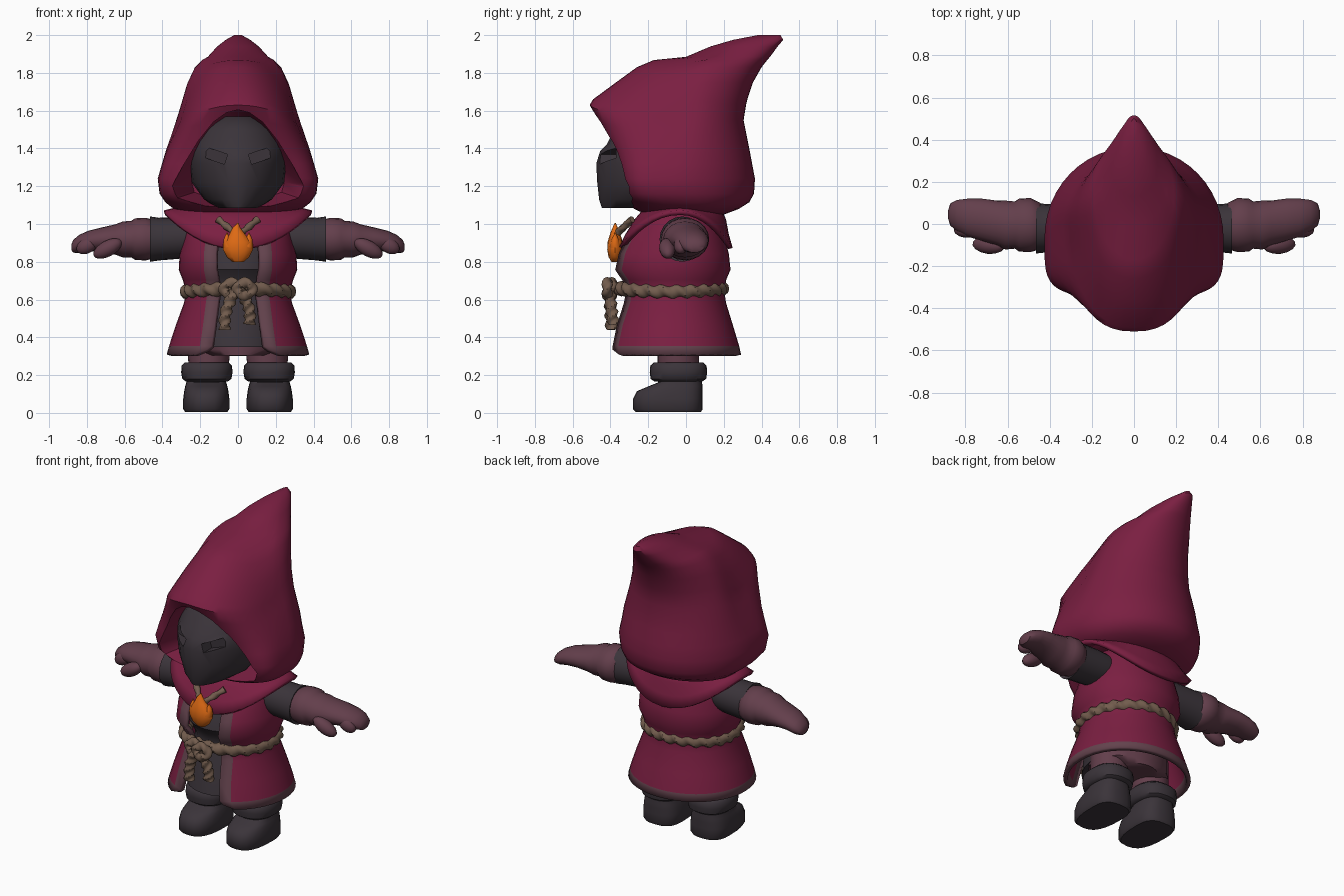
import bpy, bmesh, math
from mathutils import Vector, Matrix

if "Cube" in bpy.data.objects:
    bpy.data.objects.remove(bpy.data.objects["Cube"])


def material(name, rgb):
    m = bpy.data.materials.new(name)
    m.diffuse_color = (*rgb, 1)
    m.use_nodes = True
    m.node_tree.nodes["Principled BSDF"].inputs["Base Color"].default_value = m.diffuse_color
    return m


CRIMSON = material("crimson cloth", (0.195, 0.0135, 0.053))
DARK = material("charcoal leather", (0.043, 0.034, 0.042))
MAUVE = material("mauve cloth", (0.125, 0.049, 0.071))
TRIM = material("trim cloth", (0.125, 0.055, 0.074))
ROPE = material("brown rope", (0.17, 0.108, 0.075))
ORANGE = material("flame orange", (0.74, 0.145, 0.007))


def finish(name, bm, mats, solid=0):
    bmesh.ops.recalc_face_normals(bm, faces=bm.faces)
    me = bpy.data.meshes.new(name)
    bm.to_mesh(me)
    bm.free()
    for m in mats:
        me.materials.append(m)
    ob = bpy.data.objects.new(name, me)
    bpy.context.collection.objects.link(ob)
    if solid:
        mod = ob.modifiers.new("thickness", 'SOLIDIFY')
        mod.thickness, mod.offset = solid, 0
    return ob


def loft(name, rings, mats, wrap=True, caps=True, loop=False, solid=0, paint=None):
    """Skin a list of equal point rings; paint(row, column) picks the colour."""
    bm = bmesh.new()
    vs = [[bm.verts.new(p) for p in r] for r in rings]
    n, k = len(rings[0]), len(rings)
    for j in range(k if loop else k - 1):
        for i in range(n if wrap else n - 1):
            a, b, i2 = vs[j], vs[(j + 1) % k], (i + 1) % n
            f = bm.faces.new((a[i], a[i2], b[i2], b[i]))
            if paint:
                f.material_index = paint(j, i)
    if caps and wrap and not loop:
        bm.faces.new(vs[0])
        bm.faces.new(vs[-1])
    return finish(name, bm, mats, solid)


def spow(v, p):
    return math.copysign(abs(v) ** p, v)


def at(t, z, hx, yf, cy, yb, p=1.0, ox=0.0, pb=None):
    """Point at angle t on a flat oval; front and back have own depth and squareness."""
    if pb and math.cos(t) < 0:
        p = pb
    s, c = spow(math.sin(t), p), spow(math.cos(t), p)
    return Vector((ox + hx * s, cy - c * ((cy - yf) if c > 0 else (yb - cy)), z))


def ring(z, hx, yf, cy, yb, p=1.0, ox=0.0, n=32, pb=None):
    return [at(math.tau * i / n, z, hx, yf, cy, yb, p, ox, pb) for i in range(n)]


def cut(ob, cutter):
    mod = ob.modifiers.new("cut", 'BOOLEAN')
    mod.operation, mod.solver, mod.object = 'DIFFERENCE', 'EXACT', cutter
    bpy.context.view_layer.update()
    dg = bpy.context.evaluated_depsgraph_get()
    me = bpy.data.meshes.new_from_object(ob.evaluated_get(dg))
    ob.modifiers.clear()
    ob.data = me
    bpy.data.objects.remove(cutter)


# Hood: stacked ovals sweeping back to the tip; the brow droops to the sides
hood_rings = []
for z, hx, yf, cy, yb, p, droop in (
        (1.05, .25, -.21, 0, .20, .9, 0), (1.08, .34, -.275, 0, .28, .75, 0),
        (1.115, .385, -.305, -.03, .335, .55, 0), (1.16, .415, -.325, -.07, .36, .45, 0),
        (1.24, .425, -.345, -.07, .365, .45, 0), (1.32, .402, -.365, -.05, .35, .52, 0),
        (1.40, .38, -.395, -.02, .335, .6, .01),
        (1.55, .335, -.465, 0, .305, .72, .06), (1.63, .312, -.51, 0, .318, .82, .09),
        (1.66, .303, -.492, 0, .325, .88, .09), (1.75, .272, -.37, .03, .355, .95, .08),
        (1.83, .23, -.26, .08, .40, 1, .06), (1.868, .19, -.17, .14, .43, 1, .04),
        (1.885, .16, 0, .20, .445, 1, .02), (1.94, .11, .13, .28, .485, 1, 0),
        (1.975, .065, .25, .35, .515, 1, 0), (2.0, .02, .38, .43, .50, 1, 0)):
    pts = ring(z, hx, yf, cy, yb, p, n=48, pb=.98)
    for q in pts:
        front = max(0, min(1, (.1 - q.y) / .2))
        q.z -= droop * front * (q.x / hx) ** 2
    hood_rings.append(pts)
hood = loft("hood", hood_rings, [CRIMSON])
# Flared face opening
half = [(0, 1.605), (.06, 1.59), (.13, 1.54), (.21, 1.44), (.29, 1.31),
        (.35, 1.20), (.33, 1.135), (.18, 1.09), (0, 1.08)]
arch = half + [(-x, z) for x, z in half[-2:0:-1]]
opening = loft("opening_cutter", [
    [(x, -.62, z) for x, z in arch], [(x, -.31, z) for x, z in arch],
    [(x * .7, -.06, 1.3 + (z - 1.3) * .8) for x, z in arch]], [CRIMSON])
cut(hood, opening)

# Face mask with a nose ridge and slanted eye sockets
mask = loft("mask", [ring(*r, n=24) for r in (
    (1.085, .11, -.445, -.2, 0, 1.1), (1.13, .18, -.46, -.18, 0, 1.1),
    (1.22, .245, -.47, -.15, 0, 1.15), (1.32, .255, -.475, -.14, 0, 1.1),
    (1.385, .25, -.455, -.14, 0, 1), (1.42, .24, -.42, -.14, 0, 1),
    (1.50, .20, -.38, -.14, 0, 1), (1.57, .10, -.28, -.14, 0, 1))], [DARK])
for s in (-1, 1):
    bm = bmesh.new()
    bmesh.ops.create_cube(bm, size=1, matrix=Matrix.Translation((s * .13, -.43, 1.365))
                          @ Matrix.Rotation(-s * .33, 4, 'Y') @ Matrix.Diagonal((.14, .12, .055, 1)))
    cut(mask, finish("eye_cutter", bm, [DARK]))

# Collar cape: rises over the shoulders, dips at front and back
collar = []
for hx, yf, yb, z, dip in ((.25, -.20, .17, 1.09, 0), (.30, -.26, .20, 1.08, .06),
                           (.35, -.31, .215, 1.07, .13), (.39, -.345, .235, 1.06, .19)):
    collar.append([p + Vector((0, 0, -dip * math.cos(math.tau * i / 40) ** 2))
                   for i, p in enumerate(ring(z, hx, yf, -.03, yb, .95, n=40))])
loft("collar", collar, [CRIMSON], caps=False, solid=.025)

# Robe: open at the front, trimmed along the opening and hem
ROBE = ((1.08, .21, -.20, .14, .08), (1.0, .255, -.26, .17, .09), (.93, .272, -.315, .19, .10),
        (.84, .295, -.365, .213, .11), (.76, .30, -.385, .222, .11), (.71, .28, -.345, .20, .10),
        (.65, .262, -.32, .188, .09), (.58, .272, -.335, .198, .10), (.46, .316, -.375, .235, .115),
        (.35, .352, -.40, .268, .13), (.305, .364, -.41, .278, .155))
rows = []
for z, hx, yf, yb, gap in ROBE:
    t0, t1 = math.asin(gap / hx), math.asin((gap + .06) / hx)
    ts = [t0] + [t1 + (math.tau - 2 * t1) * i / 32 for i in range(33)] + [math.tau - t0]
    rows.append([at(t, z, hx, yf, -.06, yb, .97) for t in ts])
for i in (0, -1):
    rows[-1][i].z += .025
loft("robe", rows, [CRIMSON, TRIM], wrap=False, solid=.028,
     paint=lambda j, i: int(i in (0, 33) or j == len(ROBE) - 2))

# Tunic under the robe, with the trouser seat below it
loft("tunic", [ring(max(z, .35), min(hx - .045, .25), yf + .05, -.06, min(yb - .04, .12))
               for z, hx, yf, yb, g in ROBE[:-1]], [DARK])
loft("trouser_seat", [ring(z, w, -.25, -.05, .14) for z, w in
                      ((.305, .16), (.335, .255), (.45, .255))], [MAUVE])


def rope(name, path, r, closed, up, twist):
    """Two-lobed section twisted along a path."""
    rings, n = [], len(path)
    for k, p in enumerate(path):
        a = path[(k + 1) % n] if closed else path[min(k + 1, n - 1)]
        b = path[k - 1] if closed else path[max(k - 1, 0)]
        t = (a - b).normalized()
        u = t.cross(up).normalized()
        v = t.cross(u)
        ph = math.pi * twist * k / (n if closed else n - 1)
        sec = []
        for i in range(12):
            q = math.tau * i / 12
            rad = r * (.86 + .16 * math.cos(2 * (q - ph)))
            sec.append(p + rad * (u * math.cos(q) + v * math.sin(q)))
        rings.append(sec)
    loft(name, rings, [ROPE], loop=closed)


# Rope belt, knot loops and hanging ends
Z, Y = Vector((0, 0, 1)), Vector((0, 1, 0))
rope("belt", [p + Z * .008 * math.cos(2 * math.tau * i / 160)
              for i, p in enumerate(ring(.65, .27, -.345, -.06, .188, n=160))], .04, True, Z, 22)
for s, end in ((-1, Vector((-.07, -.395, .44))), (1, Vector((.06, -.385, .47)))):
    rope("knot_loop", [Vector((s * .035 + .04 * math.sin(math.tau * i / 32), -.405 - s * .012,
         .655 + .034 * math.cos(math.tau * i / 32))) for i in range(32)], .03, True, Y, 4)
    start = Vector((s * .015, -.405, .64))
    rope("rope_end", [start.lerp(end, i / 24) + Vector((s * .02 * math.sin(math.pi * i / 24), 0, 0))
                      for i in range(25)], .034, False, Y, 4)
    # Pendant cord
    rope("pendant_cord", [Vector((s * .105, -.285, 1.025)).lerp(Vector((s * .015, -.365, .95)), i / 8)
                          for i in range(9)], .02, False, Y, 2)

# Flame pendant with a central tongue and two side tongues
loft("flame", [ring(z, w, -.375 - d, -.375, -.375 + d, 1, ox, 12) for z, w, d, ox in (
    (.80, .03, .02, 0), (.825, .06, .035, 0), (.865, .08, .042, 0), (.905, .072, .04, 0),
    (.945, .042, .028, -.004), (.98, .02, .014, -.008), (1.005, .003, .003, 0))], [ORANGE])
for s in (-1, 1):
    loft("flame_tongue", [ring(z, w, -.375 - w, -.375, -.375 + w, 1, s * ox, 8) for z, w, ox in (
        (.84, .02, .045), (.88, .03, .05), (.92, .018, .058), (.955, .002, .058))], [ORANGE])


def arm_part(name, s, sections, mat):
    loft(name, [[(s * x, cy + ry * math.cos(math.tau * i / 20), cz + rz * math.sin(math.tau * i / 20))
                 for i in range(20)] for x, cy, cz, ry, rz in sections], [mat])


def finger(s, loc, size, tilt, turn):
    bm = bmesh.new()
    bmesh.ops.create_uvsphere(bm, u_segments=14, v_segments=10, radius=1,
                              matrix=Matrix.Translation((s * loc[0], loc[1], loc[2]))
                              @ Matrix.Rotation(s * turn, 4, 'Z') @ Matrix.Rotation(s * tilt, 4, 'Y')
                              @ Matrix.Diagonal((*size, 1)))
    finish("finger", bm, [MAUVE])


for s in (-1, 1):
    # Sleeve and glove
    arm_part("sleeve", s, ((.20, -.02, .93, .10, .10), (.32, -.02, .925, .112, .11),
                           (.42, -.02, .92, .115, .113), (.465, -.02, .92, .12, .12),
                           (.45, -.02, .92, .09, .09)), DARK)
    arm_part("glove", s, ((.43, -.01, .92, .08, .08), (.445, -.01, .92, .11, .102),
                          (.49, -.005, .92, .128, .113), (.545, -.005, .92, .126, .11),
                          (.565, -.005, .92, .112, .097), (.61, -.005, .918, .116, .095),
                          (.65, .005, .918, .106, .08), (.72, .02, .918, .10, .064),
                          (.79, .03, .91, .09, .055), (.84, .04, .895, .074, .048),
                          (.872, .045, .882, .052, .034), (.882, .045, .876, .02, .015)), MAUVE)
    finger(s, (.69, -.10, .87), (.085, .042, .042), .5, .1)
    finger(s, (.80, -.03, .885), (.06, .035, .04), .5, .1)
    # Trouser leg, boot and cuff
    loft("trouser_leg", [ring(z, w, -.15, -.04, .07, 1, s * .155, 20) for z, w in
                         ((.2, .10), (.29, .11), (.45, .11))], [MAUVE])
    loft("boot", [ring(z, w, yf, -.04, yb, .75, s * .168, 24) for z, w, yf, yb in (
        (.005, .112, -.265, .08), (.02, .122, -.28, .088), (.075, .122, -.28, .088),
        (.115, .117, -.26, .088), (.14, .112, -.20, .088), (.16, .106, -.15, .085),
        (.20, .10, -.14, .085))], [DARK])
    loft("boot_cuff", [ring(z, w, -.04 - d, -.04, -.04 + d, .85, s * .165, 24) for z, w, d in (
        (.165, .11, .125), (.18, .13, .147), (.215, .136, .152), (.25, .133, .149),
        (.268, .115, .13))], [DARK])

# Smooth shading with crisp edges
for ob in bpy.context.scene.objects:
    ob.select_set(ob.type == 'MESH')
    bpy.context.view_layer.objects.active = ob
bpy.ops.object.shade_smooth_by_angle(angle=math.radians(45))
